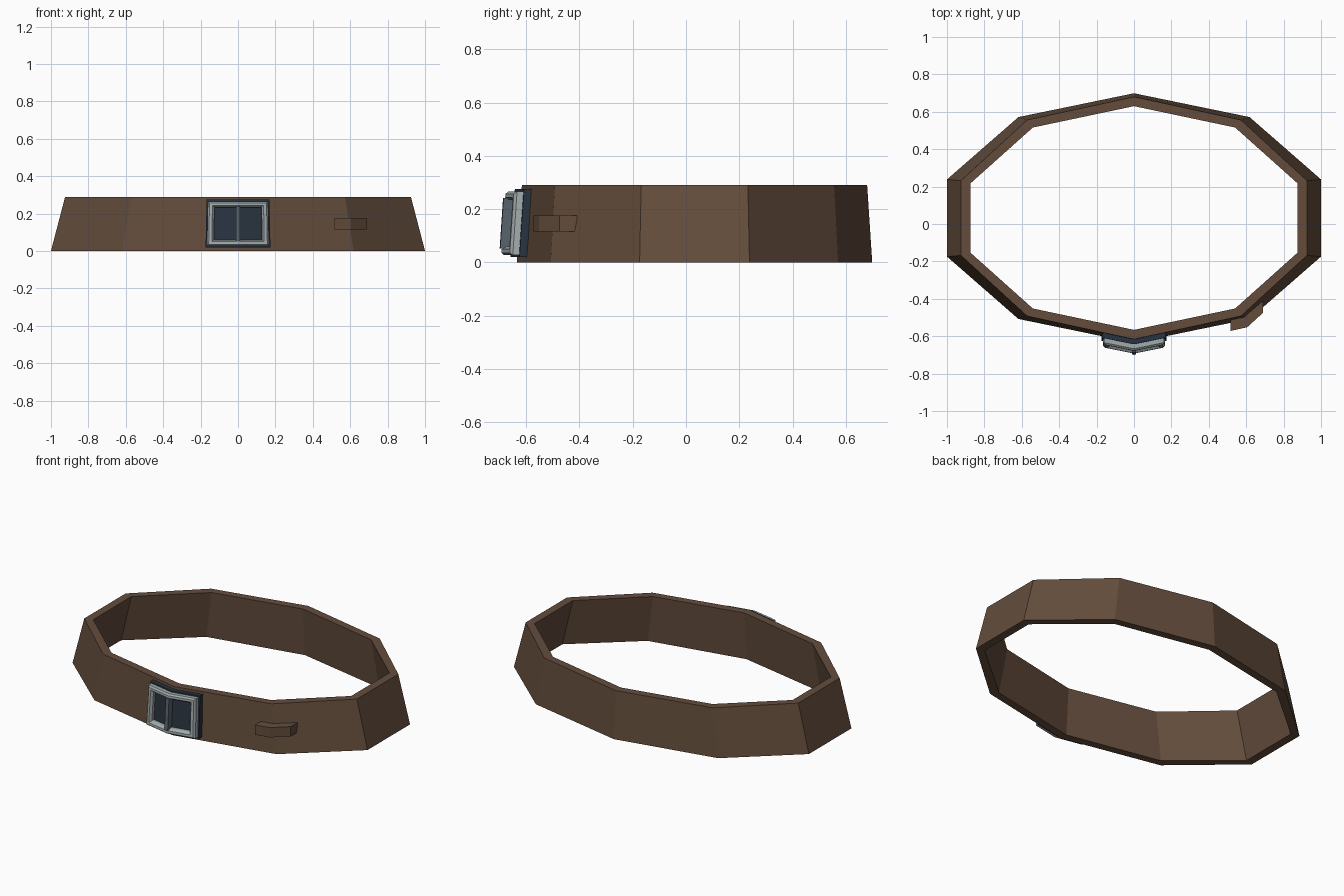
import bpy, bmesh
from math import cos, sin, pi

if "Cube" in bpy.data.objects:
    bpy.data.objects.remove(bpy.data.objects["Cube"])


def material(name, rgb):
    m = bpy.data.materials.new(name)
    m.diffuse_color = (*rgb, 1)
    m.use_nodes = True
    m.node_tree.nodes["Principled BSDF"].inputs["Base Color"].default_value = m.diffuse_color
    return m


LEATHER = material("leather", (0.125, 0.073, 0.045))
STEEL = material("steel", (0.36, 0.41, 0.42))
PRONG = material("prong_steel", (0.10, 0.125, 0.15))
DARK = material("dark_backing", (0.022, 0.033, 0.05))


def loft(name, rings, mat, closed=False, cap=False):
    """Skin matching rings of points; optionally close the tube or cap both ends."""
    bm = bmesh.new()
    loops = [[bm.verts.new(p) for p in r] for r in rings]
    pairs = list(zip(loops, loops[1:]))
    if closed:
        pairs.append((loops[-1], loops[0]))
    n = len(loops[0])
    for a, b in pairs:
        for i in range(n):
            j = (i + 1) % n
            bm.faces.new((a[i], a[j], b[j], b[i]))
    if cap:  # six-point rings are split at the fold between points 1 and 4
        for r in (loops[0], loops[-1]):
            bm.faces.new((r[0], r[1], r[4], r[5]))
            bm.faces.new((r[1], r[2], r[3], r[4]))
    bmesh.ops.recalc_face_normals(bm, faces=bm.faces)
    me = bpy.data.meshes.new(name)
    bm.to_mesh(me)
    bm.free()
    me.materials.append(mat)
    ob = bpy.data.objects.new(name, me)
    bpy.context.collection.objects.link(ob)
    return ob


# Belt strap: ten-sided, tapering upward
def decagon(rx, ry, z):
    return [(rx * cos(pi / 2 + i * pi / 5), 0.032 + ry * sin(pi / 2 + i * pi / 5), z)
            for i in range(10)]


loft("belt_strap", [decagon(1.0515, 0.667, 0), decagon(0.972, 0.648, 0.29),
                    decagon(0.92, 0.598, 0.29), decagon(0.998, 0.617, 0)],
     LEATHER, closed=True)


# Buckle pieces: rectangles folded around the front corner of the strap
def folded(hw, z0, z1, d):
    pts = [(-hw, z0), (0, z0), (hw, z0), (hw, z1), (0, z1), (-hw, z1)]
    return [(x * (1.02 - 0.13 * (z - 0.02)), -0.635 + 0.203 * abs(x) + 0.067 * z - d, z)
            for x, z in pts]


loft("buckle_backing", [folded(0.17, 0.02, 0.275, -0.012),
                        folded(0.17, 0.02, 0.275, 0.026)], DARK, cap=True)
loft("buckle_frame", [folded(0.163, 0.028, 0.266, 0.02),
                      folded(0.163, 0.028, 0.266, 0.05),
                      folded(0.154, 0.036, 0.258, 0.06),
                      folded(0.138, 0.050, 0.244, 0.06),
                      folded(0.127, 0.060, 0.234, 0.045),
                      folded(0.127, 0.060, 0.234, 0.02)], STEEL, closed=True)
loft("buckle_prong", [folded(0.011, 0.052, 0.242, 0.03),
                      folded(0.011, 0.052, 0.242, 0.068)], PRONG, cap=True)

# Keeper loop wrapping the next corner of the strap
keeper = [(0.515, -0.572), (0.605, -0.552), (0.69, -0.475),
          (0.69, -0.41), (0.595, -0.492), (0.515, -0.51)]
loft("keeper_loop", [[(x, y, z) for x, y in keeper] for z in (0.116, 0.176)],
     LEATHER, cap=True)
